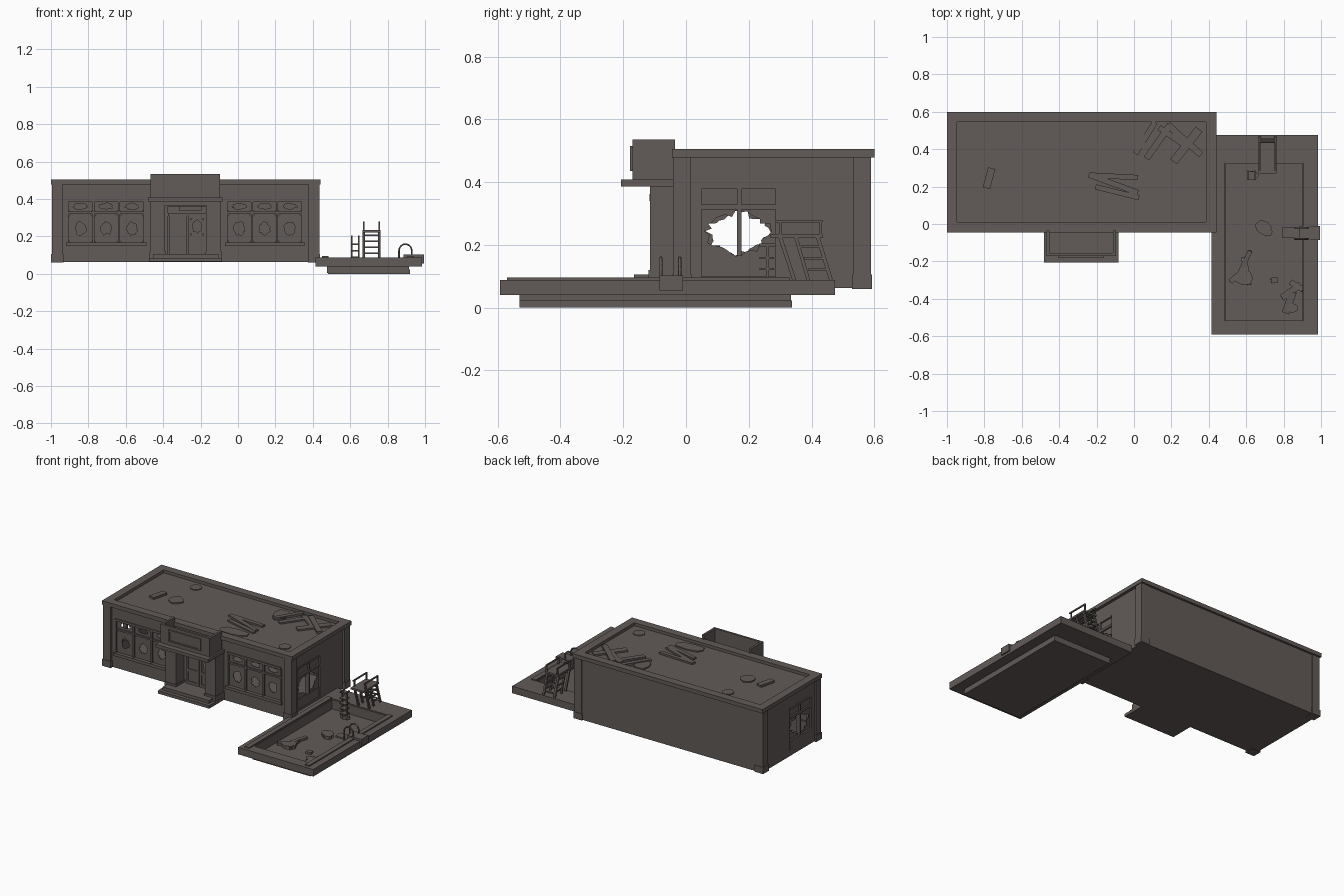
import bpy, bmesh, math, random
from mathutils import Vector, Matrix

if "Cube" in bpy.data.objects:
    bpy.data.objects.remove(bpy.data.objects["Cube"])

random.seed(4)
mat = bpy.data.materials.new("weathered grey brown")
mat.diffuse_color = (0.122, 0.105, 0.098, 1)
mat.use_nodes = True
mat.node_tree.nodes["Principled BSDF"].inputs["Base Color"].default_value = mat.diffuse_color


def finish(name, bm):
    bmesh.ops.recalc_face_normals(bm, faces=bm.faces[:])
    me = bpy.data.meshes.new(name)
    bm.to_mesh(me)
    bm.free()
    me.materials.append(mat)
    ob = bpy.data.objects.new(name, me)
    bpy.context.collection.objects.link(ob)
    return ob


def obox(name, centre, size, rot=Matrix.Identity(4)):
    bm = bmesh.new()
    bmesh.ops.create_cube(bm, size=1,
        matrix=Matrix.Translation(centre) @ rot @ Matrix.Diagonal((*size, 1)))
    return finish(name, bm)


def box(name, x0, x1, y0, y1, z0, z1):
    return obox(name, ((x0+x1)/2, (y0+y1)/2, (z0+z1)/2), (x1-x0, y1-y0, z1-z0))


def plank(name, x, y, z, length, width, deg, h=0.015, tilt=0):
    rot = Matrix.Rotation(math.radians(deg), 4, 'Z') @ Matrix.Rotation(math.radians(tilt), 4, 'Y')
    return obox(name, (x, y, z + h/2), (length, width, h), rot)


def rod(name, p, q, w=0.008):
    p, q = Vector(p), Vector(q)
    rot = (q - p).to_track_quat('Z', 'Y').to_matrix().to_4x4()
    return obox(name, (p+q)/2, (w, w, (q-p).length), rot)


def prism(name, pts, z0, h):
    bm = bmesh.new()
    f = bm.faces.new([bm.verts.new((x, y, z0)) for x, y in pts])
    r = bmesh.ops.extrude_face_region(bm, geom=[f])
    for v in r['geom']:
        if isinstance(v, bmesh.types.BMVert):
            v.co.z += h
    return finish(name, bm)


def chunk(name, x, y, z, rx, ry, h=0.012, n=8, rough=0.3):
    pts = []
    for i in range(n):
        a, k = 2*math.pi*i/n, 1 - rough*random.random()
        pts.append((x + rx*k*math.cos(a), y + ry*k*math.sin(a)))
    return prism(name, pts, z, h)


def ring(name, x0, x1, y0, y1, z0, z1, w, wy=None):
    wy = wy or w
    box(name + "_left", x0, x0+w, y0, y1, z0, z1)
    box(name + "_right", x1-w, x1, y0, y1, z0, z1)
    box(name + "_front", x0+w, x1-w, y0, y0+wy, z0, z1)
    box(name + "_back", x0+w, x1-w, y1-wy, y1, z0, z1)


def slab(name, axis, d0, d1, u0, u1, z0, z1):
    # vertical slab: d is its depth, u runs along the wall
    if axis == 'x':
        return box(name, u0, u1, d0, d1, z0, z1)
    return box(name, d0, d1, u0, u1, z0, z1)


def wall(name, axis, d0, d1, u0, u1, z0, z1, holes=()):
    u = u0
    for a, b, c, d in holes:
        slab(name, axis, d0, d1, u, a, z0, z1)
        slab(name + "_below", axis, d0, d1, a, b, z0, c)
        slab(name + "_above", axis, d0, d1, a, b, d, z1)
        u = b
    slab(name, axis, d0, d1, u, u1, z0, z1)


def broken_glass(name, axis, d, u0, u1, z0, z1, fill, n=24):
    # pane with a ragged hole in it
    bm = bmesh.new()
    cu, cz, hu, hz = (u0+u1)/2, (z0+z1)/2, (u1-u0)/2, (z1-z0)/2
    loops = ([], [])
    for i in range(n):
        a = 2*math.pi*(i + 0.5)/n
        c, s = math.cos(a), math.sin(a)
        m = max(abs(c), abs(s))
        k = fill*random.uniform(0.7, 1.0)
        for lst, f in ((loops[0], 1/m), (loops[1], k)):
            uu, zz = cu + hu*c*f, cz + hz*s*f
            lst.append(bm.verts.new((uu, d, zz) if axis == 'x' else (d, uu, zz)))
    for i in range(n):
        j = (i+1) % n
        bm.faces.new((loops[0][i], loops[0][j], loops[1][j], loops[1][i]))
    ob = finish(name, bm)
    so = ob.modifiers.new("thickness", 'SOLIDIFY')
    so.thickness = 0.004
    so.offset = 0


# --- building shell ---
front_wins = [(-0.91, -0.5), (-0.06, 0.345)]
wz0, wz1 = 0.165, 0.39
door = (-0.375, -0.165, 0.10, 0.36)
wall("front_wall", 'x', -0.025, 0.0, -0.985, 0.42, 0.065, 0.48,
     [(*front_wins[0], wz0, wz1), door, (*front_wins[1], wz0, wz1)])
wall("back_wall", 'x', 0.56, 0.585, -0.985, 0.42, 0.065, 0.48)
side = (0.05, 0.285, 0.10, 0.385)
wall("left_wall", 'y', -0.985, -0.96, 0.0, 0.56, 0.065, 0.48, [side])
wall("right_wall", 'y', 0.395, 0.42, 0.0, 0.56, 0.065, 0.48, [side])
box("building_floor", -0.985, 0.42, -0.025, 0.585, 0.062, 0.08)
box("roof", -0.96, 0.4, -0.01, 0.57, 0.465, 0.485)
ring("cornice", -1, 0.44, -0.045, 0.6, 0.478, 0.505, 0.055)
for x0 in (-0.995, 0.378):
    for y0 in (-0.042, 0.532):
        box("corner_pillar", x0, x0+0.057, y0, y0+0.057, 0.065, 0.48)
        box("pillar_base", x0-0.004, x0+0.061, y0-0.003, y0+0.06, 0.06, 0.105)

# --- front windows ---
for a, b in front_wins:
    box("window_sill", a-0.01, b+0.01, -0.04, 0.0, 0.148, 0.168)
    box("window_transom", a, b, -0.025, -0.01, 0.32, 0.332)
    box("window_head", a, b, -0.032, -0.005, 0.385, 0.4)
    w = (b-a)/3
    for i in range(4):
        box("window_mullion", a+w*i-0.005, a+w*i+0.005, -0.028, -0.008, wz0, wz1)
    for i in range(3):
        broken_glass("window_glass", 'x', -0.014, a+w*i, a+w*(i+1), wz0, 0.32, 0.5)
        broken_glass("transom_glass", 'x', -0.014, a+w*i, a+w*(i+1), 0.332, wz1, 0.6)

# --- side windows ---
for d, s in ((0.408, 1), (-0.972, -1)):
    lo, hi = d-0.014, d+0.014
    slab("side_lower_panel", 'y', lo, hi-0.008, 0.05, 0.285, 0.1, 0.165)
    slab("side_transom", 'y', lo, hi, 0.05, 0.285, 0.312, 0.328)
    slab("side_mullion", 'y', lo, hi, 0.163, 0.177, 0.165, 0.385)
    slab("side_window_head", 'y', lo, hi, 0.05, 0.285, 0.378, 0.39)
    slab("side_transom_glass", 'y', d-0.003, d+0.003, 0.05, 0.285, 0.328, 0.38)
    broken_glass("side_glass", 'y', d, 0.05, 0.285, 0.16, 0.314, 0.95, 36)

# --- entrance porch ---
for x0, x1, t in ((-0.47, -0.39, 1), (-0.17, -0.09, -1)):
    box("porch_column", x0, x1, -0.115, -0.02, 0.075, 0.388)
    box("column_foot", x0-0.004, x1+0.004, -0.12, -0.02, 0.075, 0.12)
box("porch_lintel", -0.39, -0.17, -0.11, -0.02, 0.365, 0.388)
box("lower_step", -0.475, -0.085, -0.19, -0.02, 0.065, 0.085)
box("upper_step", -0.455, -0.105, -0.165, -0.02, 0.085, 0.106)
box("canopy", -0.48, -0.083, -0.207, -0.02, 0.386, 0.408)
box("sign_box_front", -0.467, -0.096, -0.17, -0.155, 0.408, 0.535)
for x in (-0.467, -0.111):
    box("sign_box_side", x, x+0.015, -0.155, -0.035, 0.408, 0.535)
box("sign_board", -0.395, -0.17, -0.174, -0.168, 0.445, 0.505)
for z in (0.435, 0.505):
    box("sign_frame_rail", -0.405, -0.16, -0.178, -0.168, z, z+0.01)
for x in (-0.405, -0.17):
    box("sign_frame_post", x, x+0.01, -0.178, -0.168, 0.445, 0.505)
# doors: one shut, one broken
box("door_head", -0.375, -0.165, -0.04, -0.015, 0.31, 0.325)
box("door_plaque", -0.315, -0.195, -0.116, -0.108, 0.34, 0.362)
for x0 in (-0.37, -0.268):
    for x in (x0, x0+0.083):
        box("door_stile", x, x+0.015, -0.035, -0.02, 0.105, 0.31)
    for z in (0.106, 0.19, 0.295):
        box("door_rail", x0+0.015, x0+0.083, -0.035, -0.02, z, z+0.018)
    box("door_panel", x0+0.015, x0+0.083, -0.03, -0.024, 0.12, 0.19)
box("door_glass", -0.355, -0.287, -0.029, -0.025, 0.205, 0.297)
broken_glass("broken_door_glass", 'x', -0.027, -0.253, -0.185, 0.205, 0.297, 0.8)

# --- empty pool ---
box("pool_floor", 0.48, 0.92, -0.53, 0.337, 0.0, 0.022)
ring("pool_wall", 0.475, 0.915, -0.53, 0.335, 0.005, 0.085, 0.014)
box("pool_deck_left", 0.415, 0.485, -0.592, 0.475, 0.04, 0.088)
box("pool_deck_right", 0.905, 0.985, -0.592, 0.475, 0.04, 0.088)
box("pool_deck_front", 0.485, 0.905, -0.592, -0.52, 0.04, 0.088)
box("pool_deck_back", 0.485, 0.905, 0.33, 0.475, 0.04, 0.088)
for x in (0.45, 0.907):
    box("pool_edge_strip", x, x+0.033, -0.57, 0.33, 0.085, 0.096)

# --- steps and arched rails at pool side ---
box("rail_base", 0.885, 0.995, -0.085, -0.01, 0.055, 0.103)
box("pool_step", 0.79, 0.905, -0.075, -0.02, 0.06, 0.07)
for y in (-0.08, -0.02):
    cu = bpy.data.curves.new("arched_rail", 'CURVE')
    cu.dimensions = '3D'
    cu.bevel_depth = 0.005
    cu.bevel_resolution = 1
    sp = cu.splines.new('POLY')
    pts = [(0.86, 0.05)] + [(0.895 - 0.034*math.cos(math.pi*i/8),
                             0.125 + 0.034*math.sin(math.pi*i/8)) for i in range(9)] + [(0.93, 0.09)]
    sp.points.add(len(pts)-1)
    for p, (x, z) in zip(sp.points, pts):
        p.co = (x, y, z, 1)
    cu.materials.append(mat)
    bpy.context.collection.objects.link(bpy.data.objects.new("arched_rail", cu))

# --- pool ladder ---
for x in (0.608, 0.645):
    rod("pool_ladder_rail", (x, 0.26, 0.022), (x, 0.26, 0.2), 0.009)
    rod("pool_ladder_hook", (x, 0.235, 0.2), (x, 0.285, 0.2), 0.009)
for z in (0.05, 0.085, 0.12, 0.155):
    box("pool_ladder_rung", 0.604, 0.65, 0.235, 0.28, z, z+0.007)

# --- diving platform ---
box("diving_board", 0.665, 0.762, 0.27, 0.435, 0.222, 0.234)
for x in (0.672, 0.755):
    rod("platform_front_leg", (x, 0.30, 0.225), (x, 0.345, 0.088), 0.012)
    rod("platform_middle_leg", (x, 0.35, 0.225), (x, 0.39, 0.088), 0.011)
    rod("platform_rear_leg", (x, 0.42, 0.225), (x, 0.462, 0.088), 0.012)
    for y in (0.3, 0.43):
        rod("platform_rail_post", (x, y, 0.23), (x, y, 0.278))
    rod("platform_handrail", (x, 0.285, 0.276), (x, 0.435, 0.276))
    for i in range(3):
        z, y = 0.12 + 0.037*i, 0.013*(2-i)
        rod("leg_brace", (x, 0.365+y, z), (x, 0.425+y, z))
for i in range(4):
    z = 0.11 + 0.032*i
    y = 0.42 + 0.306*(0.225-z)
    rod("platform_rung", (0.672, y, z), (0.755, y, z))

# --- roof debris ---
R = 0.483
for x, y, l, w, a in ((-0.11, 0.255, 0.26, 0.028, -3), (-0.11, 0.215, 0.28, 0.03, -20),
                      (-0.09, 0.17, 0.24, 0.028, -14), (0.06, 0.46, 0.2, 0.03, 58),
                      (0.13, 0.44, 0.22, 0.035, 55), (0.27, 0.45, 0.24, 0.035, -42),
                      (0.28, 0.42, 0.22, 0.045, 52), (0.2, 0.47, 0.16, 0.03, -35),
                      (-0.775, 0.245, 0.11, 0.04, 75)):
    plank("roof_plank", x, y, R, l, w, a, 0.012 + random.random()*0.005)
for x, y, rx, ry in ((-0.08, 0.075, 0.13, 0.055), (0.01, 0.46, 0.07, 0.08),
                     (-0.645, 0.255, 0.065, 0.055)):
    chunk("roof_rubble", x, y, R, rx, ry, 0.01)
for x, y in ((0.295, 0.085), (-0.655, 0.48)):
    chunk("roof_vent_disc", x, y, R, 0.038, 0.038, 0.007, 16, 0)

# --- pool debris ---
for x, y, l, w, a in ((0.585, -0.22, 0.17, 0.025, 65), (0.6, -0.25, 0.15, 0.03, 100),
                      (0.56, -0.27, 0.12, 0.028, 40), (0.84, -0.36, 0.12, 0.035, 35),
                      (0.83, -0.42, 0.12, 0.04, 70), (0.75, -0.3, 0.035, 0.03, 10),
                      (0.87, -0.33, 0.08, 0.03, -30)):
    plank("pool_plank", x, y, 0.024, l, w, a, 0.016, random.uniform(-6, 6))
for x, y, r in ((0.585, -0.29, 0.06), (0.69, -0.02, 0.055), (0.71, -0.04, 0.035),
                (0.85, -0.45, 0.04), (0.635, 0.26, 0.035)):
    chunk("pool_rubble", x, y, 0.02, r, r*0.8, 0.022, 7)
